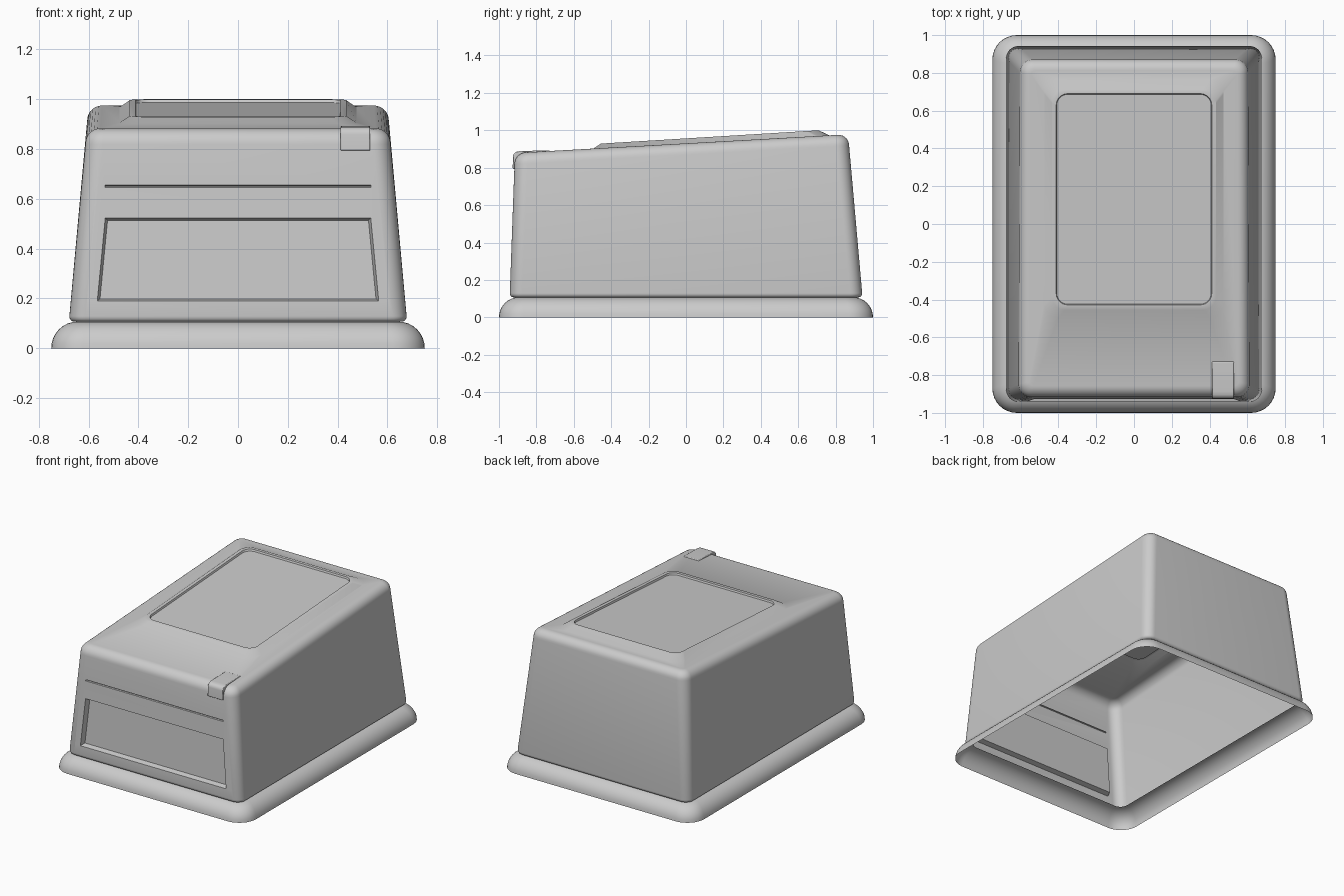
import bpy, bmesh
from math import sin, cos, pi, radians
from mathutils import Vector

if "Cube" in bpy.data.objects:
    bpy.data.objects.remove(bpy.data.objects["Cube"])

SEG = 8  # segments per rounded corner


def top_z(y):      # sloping roof of the housing
    return 0.93 + 0.056 * y


def frame_z(y):    # slightly steeper face of the raised frame
    return 0.9567 + 0.061 * y


def ring(bm, hx, y0, y1, r, zfun, taper=0.0):
    """Rounded rectangle of vertices whose height follows zfun(y)."""
    verts = []
    corners = [(hx - r, y1 - r), (-hx + r, y1 - r), (-hx + r, y0 + r), (hx - r, y0 + r)]
    for k, (cx, cy) in enumerate(corners):
        for i in range(SEG + 1):
            a = (k + i / SEG) * pi / 2
            x, y = cx + r * cos(a), cy + r * sin(a)
            verts.append(bm.verts.new((x * (1 - taper * y), y, zfun(y))))
    return verts


def finish(name, bm):
    bmesh.ops.recalc_face_normals(bm, faces=bm.faces)
    me = bpy.data.meshes.new(name)
    bm.to_mesh(me)
    bm.free()
    ob = bpy.data.objects.new(name, me)
    bpy.context.collection.objects.link(ob)
    bpy.ops.object.select_all(action='DESELECT')
    ob.select_set(True)
    bpy.context.view_layer.objects.active = ob
    bpy.ops.object.shade_smooth_by_angle(angle=radians(30))
    return ob


# Housing: one open shell lofted from the base flange up to the top panel
bm = bmesh.new()
rings = []
for i in range(9):                                   # quarter-round flange
    a = i / 8 * pi / 2
    d = 0.105 * (1 - cos(a))
    rings.append(ring(bm, 0.75 - d, -1 + d, 1 - d, 0.13 - 0.7 * d, lambda y, a=a: 0.107 * sin(a)))
for i in range(5):                                   # rounded foot of the wall
    a = i / 4 * pi / 2
    d = 0.018 * (1 - sin(a))
    z = 0.107 + 0.022 * (1 - cos(a))
    rings.append(ring(bm, 0.677 - d, -0.942 + d, 0.942 - d, 0.065 - d, lambda y, z=z: z))
R = 0.06
for i in range(8):                                   # wall top and roof fillet
    a = i / 7 * pi / 2
    d = R * (1 - cos(a))
    rings.append(ring(bm, 0.609 - d, -0.917 + d, 0.872 - d, 0.07 - 0.8 * d,
                      lambda y, a=a: top_z(y) - R + R * sin(a), 0.007))
rings += [                                           # raised frame and sunk panel
    ring(bm, 0.475, -0.495, 0.765, 0.075, top_z),
    ring(bm, 0.435, -0.455, 0.71, 0.07, frame_z),
    ring(bm, 0.412, -0.428, 0.69, 0.06, frame_z),
    ring(bm, 0.408, -0.424, 0.686, 0.057, lambda y: frame_z(y) - 0.012),
]
for lo, hi in zip(rings, rings[1:]):
    n = len(lo)
    for i in range(n):
        j = (i + 1) % n
        bm.faces.new((lo[i], lo[j], hi[j], hi[i]))
bm.faces.new(rings[-1])
bmesh.ops.recalc_face_normals(bm, faces=bm.faces)
if max(bm.faces, key=lambda f: f.calc_center_median().z).normal.z < 0:
    bmesh.ops.reverse_faces(bm, faces=bm.faces)


def front_at(z):
    bm.normal_update()
    def dist(f):
        c = f.calc_center_median()
        return abs(c.x) + abs(c.z - z)
    return min((f for f in bm.faces if f.normal.y < -0.9), key=dist)


def cut(z, co, no):
    f = front_at(z)
    bmesh.ops.bisect_plane(bm, geom=[f, *f.edges, *f.verts], plane_co=Vector(co), plane_no=Vector(no))


def sink(z, half_top, half_bottom, height, thickness, depth):
    for s in (-1, 1):
        cut(z, (s * half_top, 0, z + height / 2), (s * height, 0, half_bottom - half_top))
    f = front_at(z)
    bmesh.ops.inset_individual(bm, faces=[f], thickness=thickness, depth=-depth, use_even_offset=True)


# Front recess and the thin groove above it
cut(0.47, (0, 0, 0.524), (0, 0, 1))
cut(0.32, (0, 0, 0.19), (0, 0, 1))
cut(0.68, (0, 0, 0.646), (0, 0, 1))
cut(0.74, (0, 0, 0.655), (0, 0, 1))
sink(0.357, 0.533, 0.565, 0.334, 0.01, 0.035)
sink(0.6505, 0.535, 0.535, 0.009, 0.003, 0.008)
finish("housing", bm)

# Latch tab wrapping over the front top edge
bm = bmesh.new()
profile = [(-0.725, 0.88), (-0.73, 0.893), (-0.885, 0.889)]
profile += [(-0.895 - 0.03 * sin(a), 0.858 + 0.03 * cos(a)) for a in (i / 5 * pi / 2 for i in range(1, 6))]
profile += [(-0.927, 0.795), (-0.91, 0.792), (-0.87, 0.82)]
face = bm.faces.new([bm.verts.new((0.412, y, z)) for y, z in profile])
ext = bmesh.ops.extrude_face_region(bm, geom=[face])
bmesh.ops.translate(bm, vec=(0.118, 0, 0), verts=[v for v in ext['geom'] if isinstance(v, bmesh.types.BMVert)])
tab = finish("latch_tab", bm)
bev = tab.modifiers.new("soft_edges", 'BEVEL')
bev.width = 0.004
bev.segments = 2
